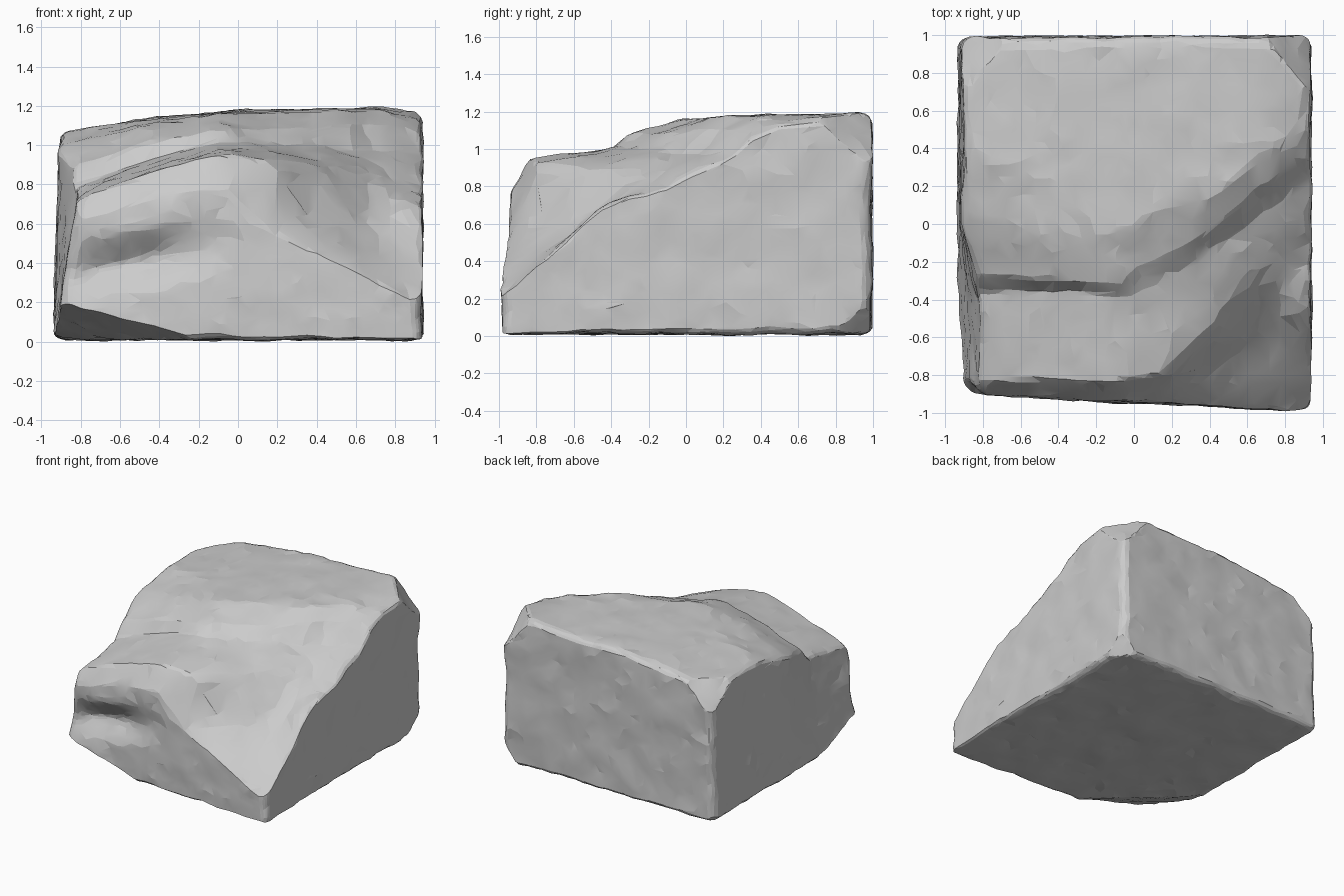
import bpy
import bmesh
import math
from mathutils import Vector, noise

default_cube = bpy.data.objects.get("Cube")
if default_cube:
    bpy.data.objects.remove(default_cube, do_unlink=True)

CUTS = 70
ROUNDING = 0.07
BASE = 0.015

# Cross-sections from left to right: x, then (y, z) of the front lip, low ledge,
# middle ledge edge, step foot and plateau edge, then the plateau height.
SECTIONS = [
    (-.92, [(-.93, .5), (-.9, .6), (-.84, .68), (-.36, .76), (.1, 1)], 1.06),
    (-.5, [(-.95, .57), (-.92, .72), (-.82, .85), (-.36, .91), (-.05, 1.1)], 1.13),
    (-.1, [(-.97, .62), (-.94, .82), (-.84, .96), (-.37, 1.01), (-.06, 1.16)], 1.17),
    (.2, [(-.97, .53), (-.92, .6), (-.78, .92), (-.25, 1.01), (.08, 1.17)], 1.18),
    (.5, [(-.98, .41), (-.66, .62), (-.5, .86), (-.05, 1), (.2, 1.18)], 1.19),
    (.72, [(-.98, .3), (-.45, .66), (-.2, .86), (.14, .99), (.36, 1.18)], 1.2),
    (.93, [(-.99, .2), (-.43, .7), (.05, .88), (.3, 1), (.5, 1.13)], 1.18),
]

# Broken corners, each a plane through three points
BREAKS = [
    # lower front left
    [(-.16, -.96, .01), (-.94, -.25, .01), (-.9, -.9, .21)],
    # upper back right
    [(.94, .68, 1.18), (.7, 1, 1.18), (.94, 1, .87)],
    # upper back left
    [(-.93, .66, 1.06), (-.66, 1, 1.1), (-.93, 1, .84)],
    # lower back right
    [(.94, .78, .01), (.78, 1, .01), (.94, 1, .2)],
    # lower back left
    [(-.94, .88, .01), (-.85, 1, .01), (-.94, 1, .12)],
]


def clamp(value, low=0.0, high=1.0):
    return max(low, min(high, value))


def section_at(x):
    """Blend the two neighbouring cross-sections at x."""
    x = clamp(x, SECTIONS[0][0], SECTIONS[-1][0])
    for left, right in zip(SECTIONS, SECTIONS[1:]):
        if x <= right[0]:
            break
    t = (x - left[0]) / (right[0] - left[0])
    points = [Vector(a).lerp(Vector(b), t) for a, b in zip(left[1], right[1])]
    plateau = left[2] + (right[2] - left[2]) * t
    # The step rises steeply, then leans back to the plateau
    foot, edge = points[-2:]
    rise = edge - foot
    points.insert(-1, foot + Vector((rise.x * 0.2, rise.y * 0.45)))
    points.append(Vector((edge.x + 0.3, plateau)))
    points.append(Vector((1.0, plateau)))
    return points


def profile_height(x, y):
    """Height of one cross-section at y."""
    points = section_at(x)
    if y <= points[0].x:
        return points[0].y
    for a, b in zip(points, points[1:]):
        if y <= b.x:
            t = (y - a.x) / max(b.x - a.x, 0.001)
            return a.y + (b.y - a.y) * t
    return points[-1].y


def top_height(x, y):
    """Height of the stepped top, softened along x."""
    return sum(profile_height(x + d, y) for d in (-0.06, 0, 0.06)) / 3


def round_corners(p):
    """Round the edges of the starting cube."""
    limit = 1 - ROUNDING
    core = Vector([clamp(c, -limit, limit) for c in p])
    offset = p - core
    reach = max(abs(c) for c in offset)
    return core + offset.normalized() * reach if reach else p


def break_plane(corners):
    """Point and outward normal of a broken corner."""
    a, b, c = [Vector(corner) for corner in corners]
    normal = (b - a).cross(c - a).normalized()
    if normal.dot(a - Vector((0, 0, 0.55))) < 0:
        normal.negate()
    return a, normal


def shape_rock(p, planes):
    """Turn a point on the cube into a point on the rock."""
    p = round_corners(p)
    w = (p.z + 1) / 2
    x = p.x * 0.935
    # The front edge runs slightly askew
    front = 0.945 + 0.045 * p.x
    y = p.y * (front if p.y < 0 else 0.99)
    # Left wall leans inward near the front
    if p.x < 0:
        x *= 1 - 0.1 * w * clamp(-y * 2.5) - 0.03 * w
    # Wobble the ledge lines before reading their height
    drift = 0.05 * noise.noise(Vector((x, y, 3)) * 4)
    z = BASE + w * (top_height(x, y + drift * (1 - abs(p.y))) - BASE)
    # Slanting hollow under the front left ledge
    middle = 0.4 + 0.2 * (x + 0.55)
    hollow = math.exp(-((z - middle) / 0.11) ** 2 - ((x + 0.55) / 0.36) ** 2)
    y += 0.1 * hollow * max(0, -p.y) ** 4
    place = Vector((x, y, z))
    # Press the corners back onto their break planes
    for point, normal in planes:
        place -= normal * max(0, normal.dot(place - point))
    # Chipped, uneven stone surface
    place += noise.noise_vector(place * 4) * 0.014
    place += noise.noise_vector(place * 11) * 0.008
    return place


# Stone block
planes = [break_plane(corners) for corners in BREAKS]
bm = bmesh.new()
bmesh.ops.create_cube(bm, size=2)
bmesh.ops.subdivide_edges(bm, edges=bm.edges[:], cuts=CUTS, use_grid_fill=True)
for vert in bm.verts:
    vert.co = shape_rock(vert.co.copy(), planes)
bmesh.ops.triangulate(bm, faces=bm.faces[:])
bmesh.ops.recalc_face_normals(bm, faces=bm.faces[:])

# Rest the block on the ground
lowest = min(v.co.z for v in bm.verts)
bmesh.ops.translate(bm, verts=bm.verts[:], vec=(0, 0, -lowest))

mesh = bpy.data.meshes.new("rock")
bm.to_mesh(mesh)
bm.free()
rock = bpy.data.objects.new("rock", mesh)
bpy.context.collection.objects.link(rock)

# Grey stone
stone = bpy.data.materials.new("grey stone")
stone.use_nodes = True
colour = (0.6, 0.6, 0.6, 1)
stone.diffuse_color = colour
stone.node_tree.nodes["Principled BSDF"].inputs["Base Color"].default_value = colour
mesh.materials.append(stone)

# Irregular facets with crisp edges
bpy.ops.object.select_all(action="DESELECT")
bpy.context.view_layer.objects.active = rock
rock.select_set(True)
facets = rock.modifiers.new("facets", "DECIMATE")
facets.ratio = 0.1
bpy.ops.object.modifier_apply(modifier=facets.name)
bpy.ops.object.shade_smooth_by_angle(angle=math.radians(10))
